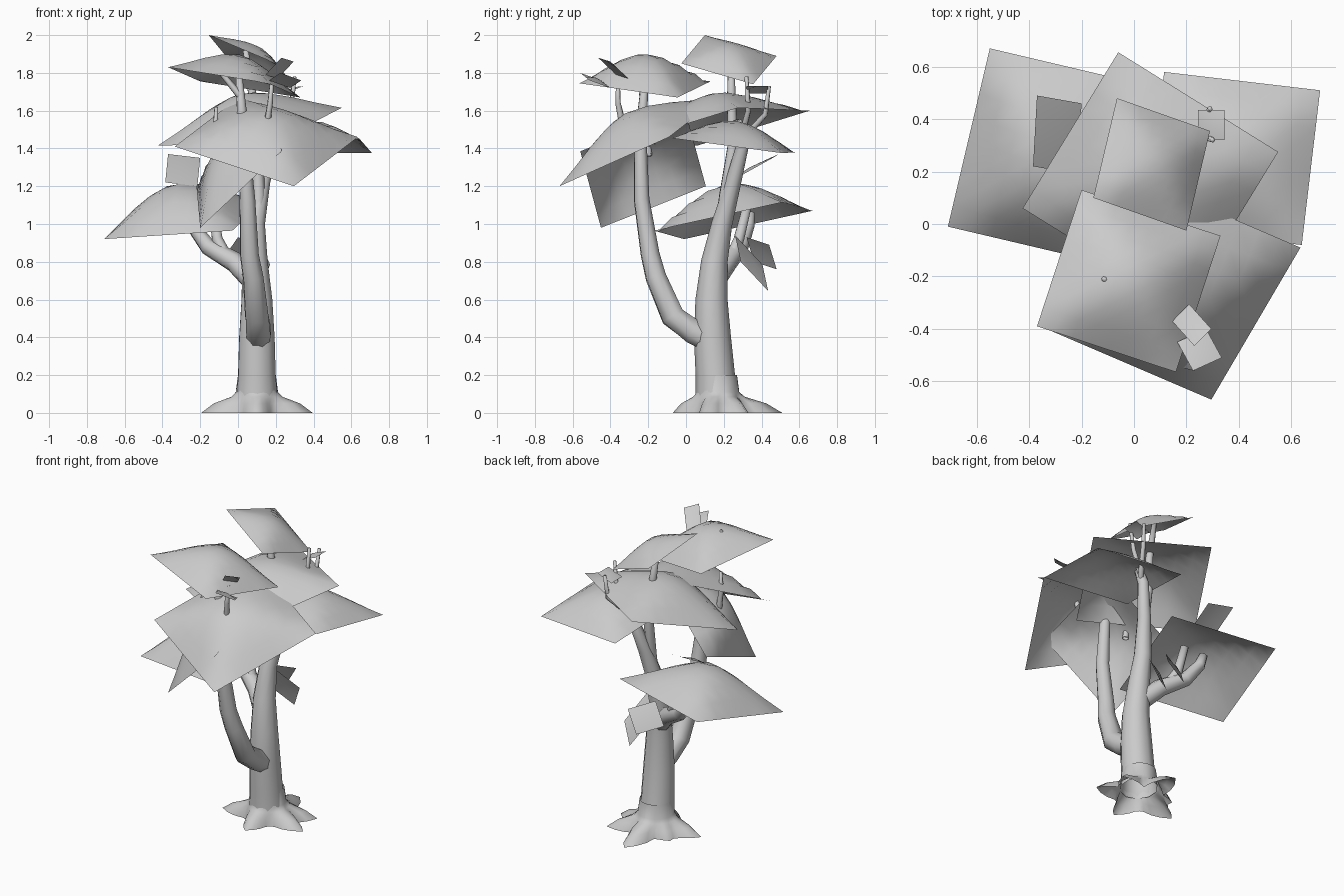
import bpy, bmesh, math
from mathutils import Vector

cube = bpy.data.objects.get("Cube")
if cube:
    bpy.data.objects.remove(cube)

grey = bpy.data.materials.new("plain grey")
grey.use_nodes = True
colour = (0.6, 0.6, 0.6, 1)
grey.diffuse_color = colour
grey.node_tree.nodes["Principled BSDF"].inputs["Base Color"].default_value = colour


def finish(bm, name):
    mesh = bpy.data.meshes.new(name)
    bm.to_mesh(mesh)
    bm.free()
    mesh.materials.append(grey)
    for poly in mesh.polygons:
        poly.use_smooth = True
    obj = bpy.data.objects.new(name, mesh)
    bpy.context.collection.objects.link(obj)
    return obj


def bridge(bm, a, b):
    n = len(a)
    for i in range(n):
        bm.faces.new((a[i], a[(i + 1) % n], b[(i + 1) % n], b[i]))


def limb(name, points, radii, sides=8):
    """Tapered tube through the points, closed at the far end."""
    bm = bmesh.new()
    pts = [Vector(p) for p in points]
    last = None
    for i, p in enumerate(pts):
        along = (pts[min(i + 1, len(pts) - 1)] - pts[max(i - 1, 0)]).normalized()
        side = along.cross(Vector((0.3, 1, 0))).normalized()
        up = along.cross(side)
        ring = []
        for k in range(sides):
            t = math.tau * k / sides
            ring.append(bm.verts.new(p + radii[i] * (side * math.cos(t) + up * math.sin(t))))
        if last:
            bridge(bm, last, ring)
        last = ring
    bm.faces.new(last)
    bmesh.ops.recalc_face_normals(bm, faces=bm.faces)
    return finish(bm, name)


def sheet(name, a, b, c, bulge, steps=8):
    """Domed card: corner a, neighbours b and c; bulge lifts along the normal."""
    a, b, c = Vector(a), Vector(b), Vector(c)
    normal = (b - a).cross(c - a).normalized()
    if normal.z < 0:
        normal = -normal
    bm = bmesh.new()
    grid = []
    for i in range(steps + 1):
        row = []
        for j in range(steps + 1):
            u, v = i / steps, j / steps
            fu, fv = 1 - abs(2 * u - 1) ** 1.7, 1 - abs(2 * v - 1) ** 1.7
            lift = 0.6 * min(fu, fv) + 0.4 * fu * fv
            row.append(bm.verts.new(a + (b - a) * u + (c - a) * v + normal * bulge * lift))
        grid.append(row)
    for i in range(steps):
        for j in range(steps):
            f = bm.faces.new((grid[i][j], grid[i + 1][j], grid[i + 1][j + 1], grid[i][j + 1]))
            f.normal_update()
            if f.normal.dot(normal) < 0:
                f.normal_flip()
    return finish(bm, name)


# Flared root base with pointed roots
roots = [(350, .3), (30, .3), (90, .34), (150, .2), (190, .3), (270, .24)]
bm = bmesh.new()
last = None
for z, core, reach in [(0, .14, 1), (.05, .13, .6), (.085, .12, .1), (.11, .112, 0), (.2, .1, 0)]:
    ring = []
    for k in range(36):
        deg = k * 10
        r = core
        for ang, length in roots:
            gap = abs((deg - ang + 180) % 360 - 180)
            r = max(r, core + reach * (length - core) * max(0, 1 - gap / 32))
        t = math.radians(deg)
        ring.append(bm.verts.new((.1 + r * math.cos(t), .17 + r * math.sin(t), z)))
    if last:
        bridge(bm, last, ring)
    last = ring
finish(bm, "root_base")

# Trunk and branches
limb("trunk", [(.1, .165, .08), (.1, .155, .2), (.1, .14, .4), (.1, .135, .6), (.09, .15, .8),
               (.09, .19, 1), (.13, .25, 1.22), (.18, .3, 1.42), (.2, .27, 1.55)],
     [.115, .104, .098, .085, .07, .055, .042, .034, .025], 10)
limb("front_branch", [(.11, .14, .37), (.11, .04, .43), (.1, -.07, .51), (.08, -.16, .72), (.06, -.19, .84),
                      (.05, -.235, 1.13), (.03, -.24, 1.4), (.02, -.23, 1.6), (0, -.21, 1.85)],
     [.06, .07, .066, .057, .052, .043, .035, .027, .015])
limb("left_branch", [(.08, .15, .7), (-.02, .22, .8), (-.16, .29, .88), (-.24, .33, .99), (-.26, .34, 1.06)],
     [.06, .055, .045, .035, .027])
limb("left_branch_fork", [(-.06, .24, .82), (-.11, .28, .92), (-.13, .32, 1.08)], [.035, .03, .025])
limb("inner_branch", [(.09, .16, .85), (.11, .21, 1.15), (.1, .25, 1.42), (.08, .24, 1.66), (.04, .24, 1.92)],
     [.025, .036, .03, .024, .015])

# Thin twigs
twigs = [
    ((.01, -.23, 1.68), (-.08, -.22, 1.79), (-.115, -.21, 1.89)),
    ((.15, -.33, 1.5), (.17, -.36, 1.64), (.18, -.36, 1.76)),
    ((.18, .29, 1.45), (.28, .33, 1.6), (.3, .32, 1.78)),
    ((.2, .3, 1.45), (.28, .42, 1.58), (.29, .44, 1.73)),
    ((-.1, -.2, 1.36), (-.12, -.2, 1.5), (-.115, -.2, 1.62)),
]
for i, path in enumerate(twigs):
    limb("twig_%d" % (i + 1), path, [.02, .015, .01], 6)

# Large canopy sheets
sheet("left_canopy", (-.71, -.01, .92), (-.55, .67, 1.07), (-.03, -.17, .965), .2)
sheet("front_canopy", (.295, -.67, 1.2), (.635, -.09, 1.46), (-.335, -.4, 1.41), .17)
sheet("middle_canopy", (-.425, .06, 1.415), (-.06, .655, 1.6), (.185, -.32, 1.43), .18)
sheet("right_canopy", (.71, .51, 1.375), (.115, .58, 1.38), (.64, -.08, 1.455), .13)
sheet("upper_canopy", (-.37, -.39, 1.83), (.16, -.565, 1.745), (-.2, .13, 1.755), .15)
sheet("top_canopy", (-.155, .1, 2), (-.065, .48, 1.89), (.2, -.025, 1.85), .08)
sheet("hanging_canopy", (-.2, -.45, .98), (-.22, .105, 1.2), (.23, -.56, 1.385), .15)

# Small leaf cards
leaves = [
    ((-.37, .49, 1.37), (-.2, .46, 1.35), (-.385, .22, 1.22)),
    ((0, .32, .93), (.12, .44, .89), (-.09, .36, .8)),
    ((.1, .26, .94), (.17, .405, .785), (.04, .29, .8)),
    ((.21, -.305, 1.77), (.295, -.4, 1.86), (.145, -.37, 1.79)),
    ((.165, -.45, 1.76), (.275, -.4, 1.72), (.225, -.56, 1.8)),
    ((.245, .32, 1.69), (.345, .32, 1.73), (.245, .435, 1.69)),
]
for i, (a, b, c) in enumerate(leaves):
    sheet("leaf_%d" % (i + 1), a, b, c, .015, 2)
